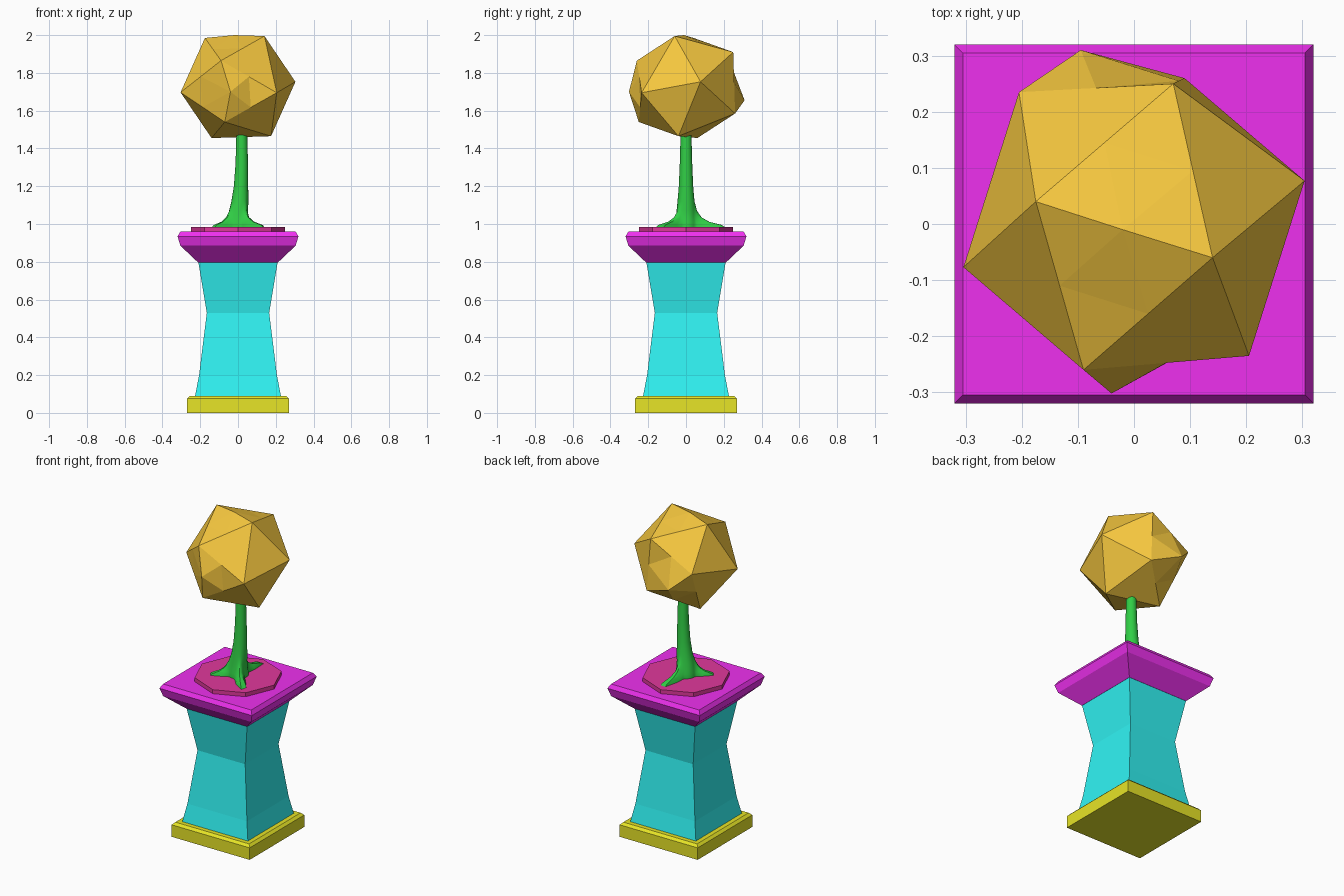
import bpy, bmesh, math
from mathutils import Vector

if "Cube" in bpy.data.objects:
    bpy.data.objects.remove(bpy.data.objects["Cube"])


def material(name, rgb):
    m = bpy.data.materials.new(name)
    m.diffuse_color = (*rgb, 1)
    m.use_nodes = True
    m.node_tree.nodes["Principled BSDF"].inputs["Base Color"].default_value = m.diffuse_color
    return m


def finish(name, bm, mat):
    bmesh.ops.recalc_face_normals(bm, faces=bm.faces)
    me = bpy.data.meshes.new(name)
    bm.to_mesh(me)
    bm.free()
    ob = bpy.data.objects.new(name, me)
    bpy.context.collection.objects.link(ob)
    me.materials.append(mat)
    return ob


def loft(name, rings, mat):
    """Skin a stack of equally sized point rings and cap both ends."""
    bm = bmesh.new()
    loops = [[bm.verts.new(p) for p in ring] for ring in rings]
    n = len(loops[0])
    for a, b in zip(loops, loops[1:]):
        for i in range(n):
            j = (i + 1) % n
            bm.faces.new((a[i], a[j], b[j], b[i]))
    bm.faces.new(loops[0])
    bm.faces.new(loops[-1])
    return finish(name, bm, mat)


def ring(r, z, n, start=0.0):
    return [(r * math.cos(start + math.tau * i / n),
             r * math.sin(start + math.tau * i / n), z) for i in range(n)]


def square_stack(name, profile, mat):
    return loft(name, [ring(h * math.sqrt(2), z, 4, math.pi / 4) for h, z in profile], mat)


yellow = material("yellow", (0.80, 0.78, 0.02))
cyan = material("cyan", (0.03, 0.90, 0.90))
magenta = material("magenta", (0.86, 0.03, 0.86))
red = material("red", (0.75, 0.04, 0.33))
green = material("green", (0.03, 0.62, 0.06))
orange = material("orange", (0.93, 0.58, 0.05))

# Square pedestal
square_stack("base_plate", [(0.27, 0), (0.27, 0.075), (0.255, 0.09)], yellow)
square_stack("pedestal_body", [(0.228, 0.085), (0.206, 0.20), (0.165, 0.53), (0.21, 0.80)], cyan)
square_stack("pedestal_cap", [(0.21, 0.795), (0.305, 0.885), (0.32, 0.935), (0.305, 0.96)], magenta)

# Octagonal soil disc
loft("soil", [ring(0.25, 0.955, 8), ring(0.25, 0.985, 8)], red)

# Trunk flaring into three roots: (angle, reach)
roots = [(math.radians(215), 0.175), (math.radians(-47), 0.22), (math.radians(85), 0.23)]
# height, centre x, radius, root spread
levels = [(0.98, 0.0, 0.06, 1.0), (0.995, 0.0, 0.06, 0.85), (1.012, 0.0, 0.058, 0.42),
          (1.035, 0.0, 0.054, 0.18), (1.07, 0.003, 0.050, 0.05), (1.12, 0.010, 0.045, 0),
          (1.20, 0.016, 0.038, 0), (1.32, 0.020, 0.033, 0), (1.50, 0.020, 0.028, 0)]
rings = []
for z, cx, r, spread in levels:
    pts = []
    for i in range(36):
        a = math.tau * i / 36
        rad = r
        for ra, reach in roots:
            d = math.remainder(a - ra, math.tau)
            rad += (reach - r) * spread * math.exp(-(d / 0.26) ** 2)
        pts.append((cx + rad * math.cos(a), rad * math.sin(a), z))
    rings.append(pts)
trunk = loft("trunk", rings, green)
bpy.context.view_layer.objects.active = trunk
trunk.select_set(True)
bpy.ops.object.shade_smooth_by_angle(angle=math.radians(40))

# Faceted crown: tilted twenty-sided ball built from six opposite corner pairs
corners = [(-0.175, 0.04, 0.26), (0.14, -0.06, 0.27), (0.07, 0.25, 0.185),
           (0.304, 0.077, 0.028), (-0.09, -0.26, 0.14), (0.205, -0.235, -0.03)]
centre = Vector((0, 0, 1.725))
bm = bmesh.new()
for c in corners:
    for s in (1, -1):
        bm.verts.new(centre + s * Vector(c))
bmesh.ops.convex_hull(bm, input=bm.verts[:])
bmesh.ops.subdivide_edges(bm, edges=bm.edges[:], cuts=1, use_grid_fill=True)
# Two knobbly edge midpoints pulled outwards
for near, to in [((-0.08, -0.255, 1.705), (-0.04, -0.302, 1.70)),
                 ((-0.055, 0.25, 1.67), (-0.095, 0.31, 1.655)),
                 ((-0.02, -0.01, 1.99), (-0.02, -0.01, 2.0))]:
    v = min(bm.verts, key=lambda q: (q.co - Vector(near)).length)
    v.co = to
bmesh.ops.triangulate(bm, faces=bm.faces[:])
finish("crown", bm, orange)
